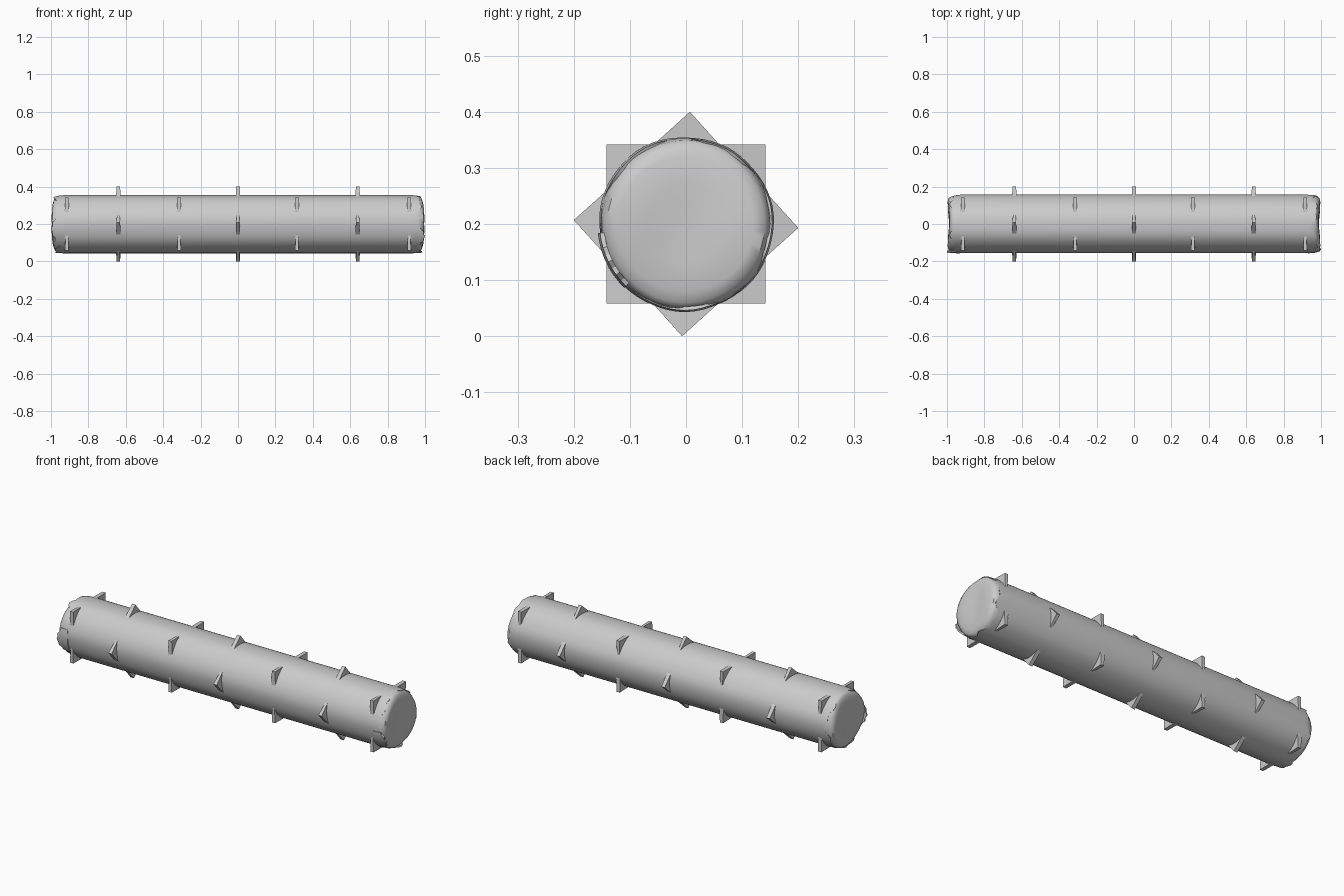
import bpy, bmesh, math

if "Cube" in bpy.data.objects:
    bpy.data.objects.remove(bpy.data.objects["Cube"])

CZ = 0.2          # height of the log axis
N = 64            # sides of the log

grey = bpy.data.materials.new("plain grey")
grey.diffuse_color = (0.6, 0.6, 0.6, 1)
grey.use_nodes = True
grey.node_tree.nodes["Principled BSDF"].inputs["Base Color"].default_value = grey.diffuse_color


def finish(bm, name, smooth=None):
    bmesh.ops.recalc_face_normals(bm, faces=bm.faces[:])
    me = bpy.data.meshes.new(name)
    bm.to_mesh(me)
    bm.free()
    me.materials.append(grey)
    ob = bpy.data.objects.new(name, me)
    bpy.context.collection.objects.link(ob)
    if smooth:
        bpy.ops.object.select_all(action='DESELECT')
        ob.select_set(True)
        bpy.context.view_layer.objects.active = ob
        bpy.ops.object.shade_smooth_by_angle(angle=math.radians(smooth))
    return ob


def ring(bm, fx, r):
    """Ring of vertices around the x axis; fx and r are functions of angle."""
    vs = []
    for i in range(N):
        a = 2 * math.pi * i / N
        vs.append(bm.verts.new((fx(a), r(a) * math.cos(a), CZ + r(a) * math.sin(a))))
    return vs


def bridge(bm, a, b):
    for i in range(N):
        j = (i + 1) % N
        bm.faces.new((a[i], a[j], b[j], b[i]))


# Log core with rounded, slightly uneven ends
bm = bmesh.new()
profile = [(0.95, 0.153), (0.972, 0.149), (0.985, 0.14), (0.991, 0.12), (0.991, 0.07), (0.988, 0.03)]
stations = [(-x, r) for x, r in reversed(profile)] + profile
rings = []
for x, r in stations:
    wave = 0.006 * math.copysign(1, x) if r < 0.145 else 0
    rings.append(ring(bm, lambda a: x + wave * math.cos(2 * a + 0.5) * r / 0.14, lambda a: r))
for a, b in zip(rings, rings[1:]):
    bridge(bm, a, b)
bm.faces.new(rings[0])
bm.faces.new(rings[-1])
finish(bm, "log_core", 50)


# Bark sleeve with ragged rims
def bark_r(a):
    return 0.1555 + 0.0012 * math.sin(3 * a + 1) + 0.0008 * math.sin(7 * a)


def rag(a, p):
    return 0.012 * math.sin(5 * a + p) + 0.008 * math.sin(11 * a + 2 * p)


bm = bmesh.new()
outer = [ring(bm, lambda a: -0.967 + rag(a, 1), lambda a: bark_r(a) - 0.003),
         ring(bm, lambda a: -0.93, bark_r),
         ring(bm, lambda a: 0.93, bark_r),
         ring(bm, lambda a: 0.967 + rag(a, 2.5), lambda a: bark_r(a) - 0.003)]
inner = [ring(bm, lambda a: -0.964 + rag(a, 1), lambda a: 0.147),
         ring(bm, lambda a: 0.964 + rag(a, 2.5), lambda a: 0.147)]
for a, b in zip(outer, outer[1:]):
    bridge(bm, a, b)
bridge(bm, inner[0], outer[0])
bridge(bm, outer[3], inner[1])
finish(bm, "bark", 40)

# Loose bark flaps that stick out past the ends
for name, side, start, span in (("bark_flap_right", 1, 186, 40), ("bark_flap_left", -1, 165, 50)):
    bm = bmesh.new()
    steps = 8
    rows = []
    for i in range(steps + 1):
        a = math.radians(start + span * i / steps)
        tip = 0.975 + 0.025 * math.sin(math.pi * i / steps) - 0.006 * (i % 2)
        rows.append([bm.verts.new((side * x, r * math.cos(a), CZ + r * math.sin(a)))
                     for x, r in ((0.93, 0.158), (tip, 0.154), (tip, 0.146), (0.93, 0.146))])
    for p, q in zip(rows, rows[1:]):
        for k in range(4):
            bm.faces.new((p[k], p[(k + 1) % 4], q[(k + 1) % 4], q[k]))
    bm.faces.new(rows[0])
    bm.faces.new(rows[-1])
    finish(bm, name, 30)


# Thorns: triangular wedges, thicker on one side, staggered around the log
def thorn(bm, x, deg, lean):
    t = math.radians(deg)
    corners = [(0.2, lean, 0.010), (0.134, 0.066, 0.012), (0.134, -0.066, 0.006)]
    near, far = [], []
    for r, s, w in corners:
        y = r * math.cos(t) - s * math.sin(t)
        z = CZ + r * math.sin(t) + s * math.cos(t)
        near.append(bm.verts.new((x - w, y, z)))
        far.append(bm.verts.new((x + w, y, z)))
    bm.faces.new(near)
    bm.faces.new(far[::-1])
    for k in range(3):
        j = (k + 1) % 3
        bm.faces.new((near[k], near[j], far[j], far[k]))


bm = bmesh.new()
for q in range(4):
    for x in (-0.64, 0, 0.64):
        thorn(bm, x, 90 * q, -0.007)
    for x in (-0.915, -0.315, 0.315, 0.915):
        thorn(bm, x, 45 + 90 * q, 0)
finish(bm, "thorns")
